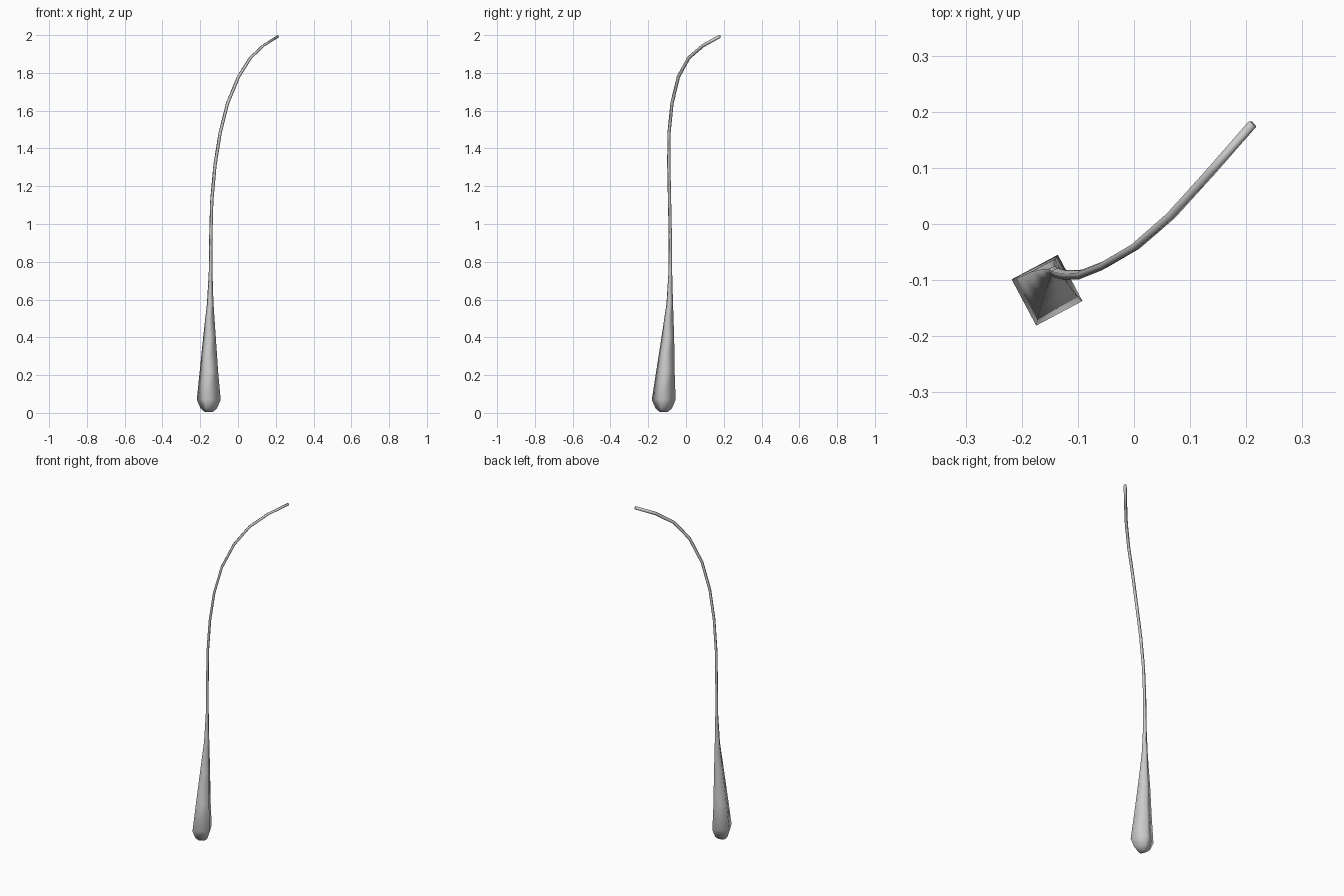
import bpy, bmesh, math
from mathutils import Vector

if "Cube" in bpy.data.objects:
    bpy.data.objects.remove(bpy.data.objects["Cube"])

# Stalk centre line and radius from bulb to tip: x, y, z, r
PATH = [
    (-.155, -.118, .004, .022), (-.155, -.118, .025, .046), (-.155, -.118, .07, .066),
    (-.154, -.109, .22, .051), (-.151, -.096, .40, .035), (-.147, -.086, .58, .018),
    (-.145, -.083, .75, .010), (-.144, -.083, .93, .009), (-.139, -.087, 1.12, .009),
    (-.122, -.091, 1.31, .009), (-.095, -.090, 1.48, .009), (-.055, -.074, 1.64, .009),
    (.003, -.040, 1.78, .009), (.066, .015, 1.88, .009), (.135, .091, 1.945, .009),
    (.211, .178, 1.993, .009),
]
SIDES = 4
TURN = math.radians(-17)

# Sweep a turned square section along the path
bm = bmesh.new()
points = [Vector(p[:3]) for p in PATH]
rings = []
for i, p in enumerate(points):
    tangent = points[min(i + 1, len(points) - 1)] - points[max(i - 1, 0)]
    tilt = Vector((0, 0, 1)).rotation_difference(tangent)
    if i < 4:
        tilt.identity()
    ring = []
    for k in range(SIDES):
        a = TURN + k * math.tau / SIDES
        ring.append(bm.verts.new(p + tilt @ Vector((math.cos(a), math.sin(a), 0)) * PATH[i][3]))
    rings.append(ring)
for low, high in zip(rings, rings[1:]):
    for k in range(SIDES):
        n = (k + 1) % SIDES
        bm.faces.new((low[k], low[n], high[n], high[k]))

# Close both ends
bm.faces.new(rings[0][::-1])
bm.faces.new(rings[-1])
for f in bm.faces:
    f.smooth = True

mesh = bpy.data.meshes.new("curved_stalk")
bm.to_mesh(mesh)
bm.free()
stalk = bpy.data.objects.new("curved_stalk", mesh)
bpy.context.collection.objects.link(stalk)
